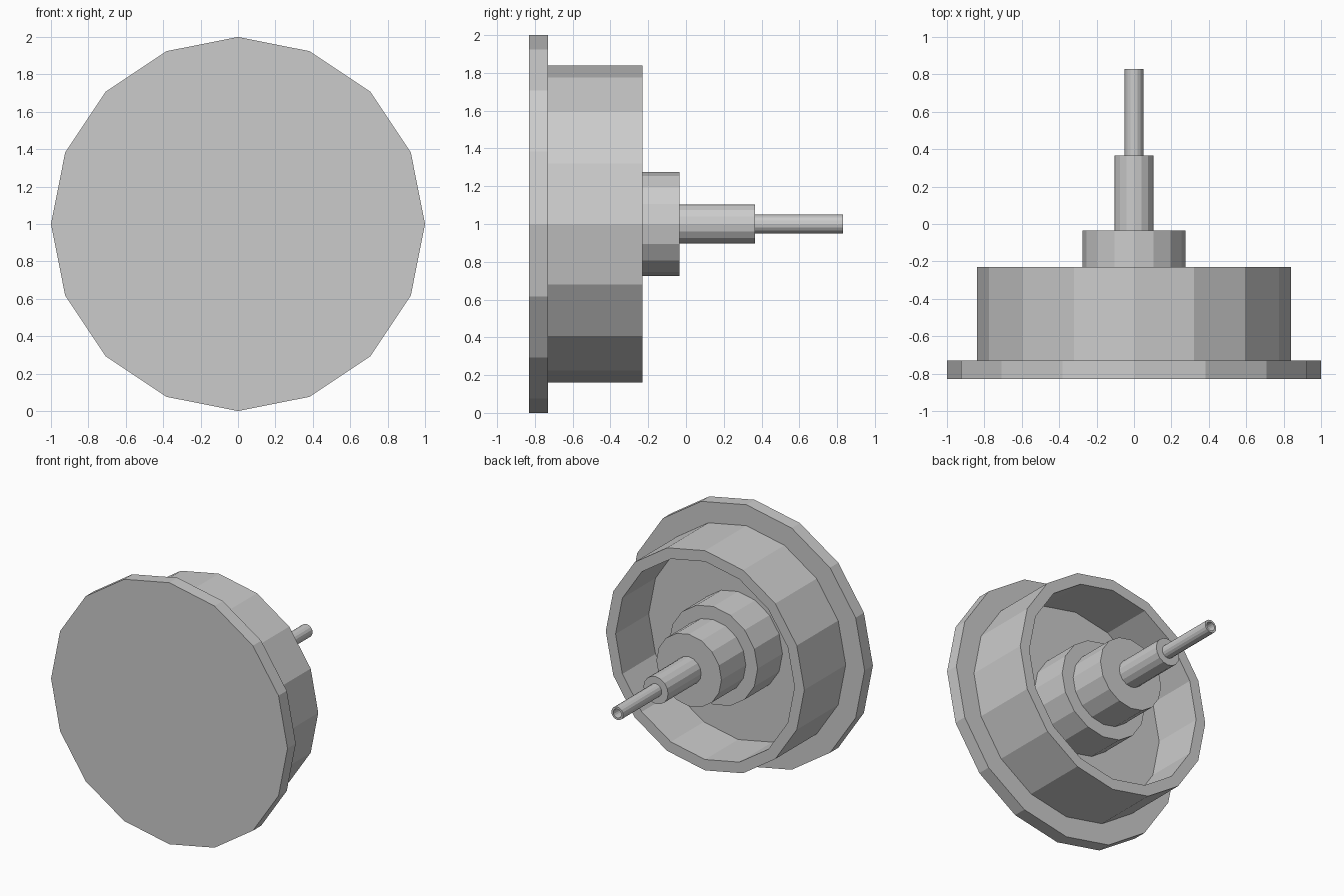
import bpy, bmesh
from math import cos, sin, tau

if "Cube" in bpy.data.objects:
    bpy.data.objects.remove(bpy.data.objects["Cube"])

SIDES = 16


def lathe(name, profile):
    """Turn (radius, y) points around the y axis at height z = 1; radius 0 closes an end."""
    bm = bmesh.new()
    rings = []
    for r, y in profile:
        n = SIDES if r > 0 else 1
        rings.append([bm.verts.new((r * cos(tau * i / SIDES), y, 1 + r * sin(tau * i / SIDES)))
                      for i in range(n)])
    for a, b in zip(rings, rings[1:]):
        if len(a) == 1 or len(b) == 1:
            bm.faces.new(a if len(b) == 1 else b)
            continue
        for i in range(SIDES):
            j = (i + 1) % SIDES
            bm.faces.new((a[i], a[j], b[j], b[i]))
    # consistent outward winding: the profile runs from the front to the back
    for f in bm.faces:
        f.normal_update()
    bmesh.ops.delete(bm, geom=[v for v in bm.verts if not v.link_faces], context='VERTS')
    bmesh.ops.recalc_face_normals(bm, faces=bm.faces)
    mesh = bpy.data.meshes.new(name)
    bm.to_mesh(mesh)
    bm.free()
    obj = bpy.data.objects.new(name, mesh)
    bpy.context.collection.objects.link(obj)
    return obj


# Round face plate with a hollow cup behind it
lathe("face_plate_and_cup", [
    (0, -0.83), (1.0, -0.83), (1.0, -0.73), (0.84, -0.73),
    (0.84, -0.23), (0.757, -0.23), (0.757, -0.63), (0, -0.63)])

# Stepped hub and shaft, ending in a thin hollow tube
lathe("hub_and_shaft", [
    (0.375, -0.63), (0.375, -0.33), (0.275, -0.33), (0.275, -0.035),
    (0.104, -0.035), (0.104, 0.365), (0.05, 0.365), (0.05, 0.83),
    (0.034, 0.83), (0.034, 0.365), (0, 0.365)])
